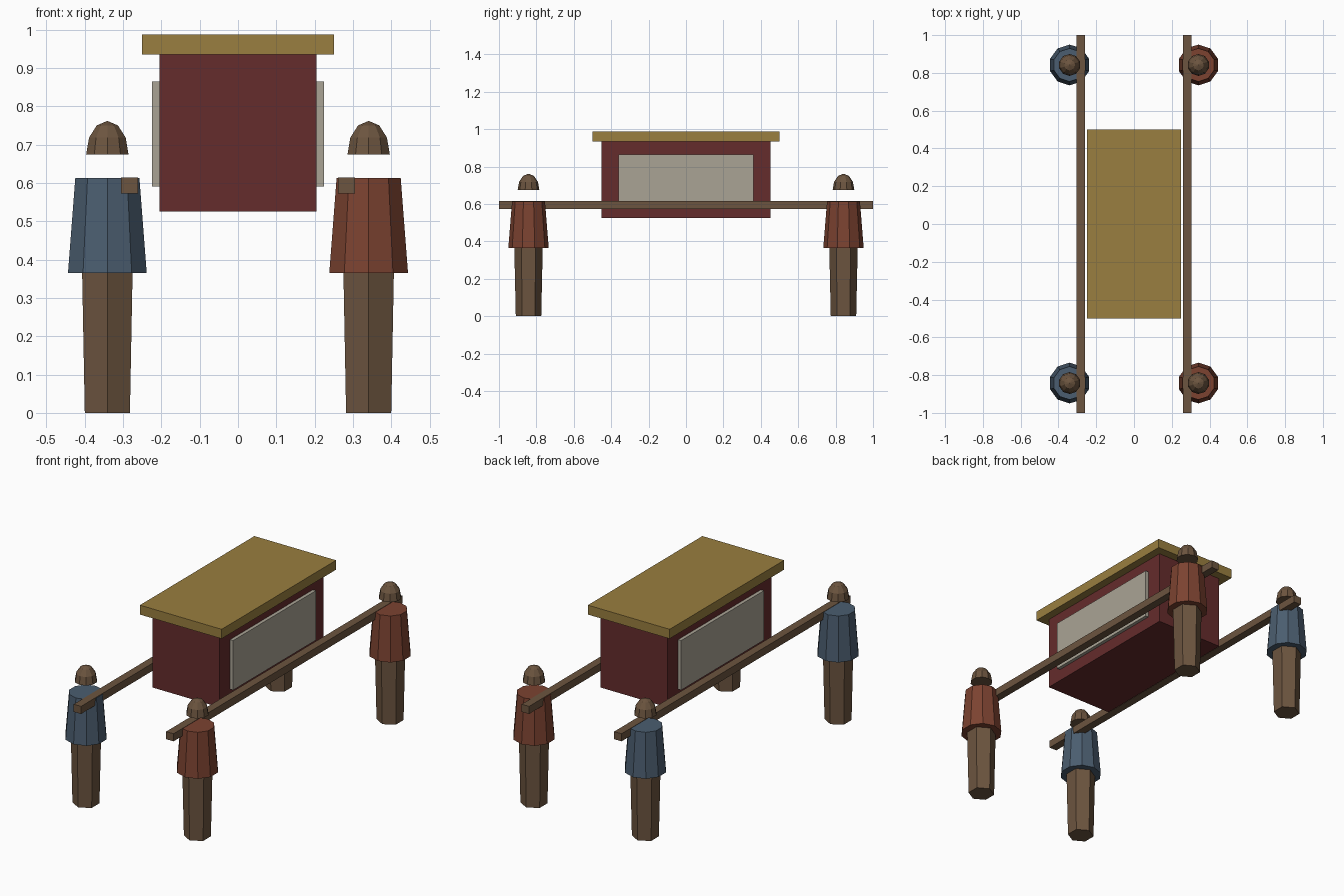
import bpy, bmesh, math
from mathutils import Matrix

if "Cube" in bpy.data.objects:
    bpy.data.objects.remove(bpy.data.objects["Cube"])


def mat(name, rgb):
    m = bpy.data.materials.new(name)
    m.diffuse_color = (*rgb, 1)
    m.use_nodes = True
    m.node_tree.nodes["Principled BSDF"].inputs["Base Color"].default_value = m.diffuse_color
    return m


WOOD = mat("wood", (0.15, 0.09, 0.05))
LACQUER = mat("dark_red_lacquer", (0.13, 0.025, 0.025))
GOLD = mat("gold", (0.32, 0.21, 0.05))
PAPER = mat("paper", (0.40, 0.37, 0.30))
BLUE = mat("blue_cloth", (0.07, 0.11, 0.16))
RED = mat("red_cloth", (0.20, 0.055, 0.03))


def finish(name, bm, material, loc):
    bmesh.ops.recalc_face_normals(bm, faces=bm.faces)
    me = bpy.data.meshes.new(name)
    bm.to_mesh(me)
    bm.free()
    me.materials.append(material)
    ob = bpy.data.objects.new(name, me)
    ob.location = loc
    bpy.context.collection.objects.link(ob)
    return ob


def box(name, material, loc, size):
    bm = bmesh.new()
    bmesh.ops.create_cube(bm, size=1, matrix=Matrix.Diagonal((*size, 1)))
    return finish(name, bm, material, loc)


def lathe(name, material, loc, sides, profile):
    """Closed faceted solid from (radius, z) rings; radius 0 makes a tip."""
    bm = bmesh.new()
    rings = []
    for r, z in profile:
        n = sides if r > 0 else 1
        rings.append([bm.verts.new((r * math.sin(2 * math.pi * i / sides),
                                    r * math.cos(2 * math.pi * i / sides), z))
                      for i in range(n)])
    for a, b in zip(rings, rings[1:]):
        for i in range(sides):
            j = (i + 1) % sides
            if len(b) == 1:
                bm.faces.new((a[i], a[j], b[0]))
            else:
                bm.faces.new((a[i], a[j], b[j], b[i]))
    for ring in (rings[0], rings[-1]):
        if len(ring) > 1:
            bm.faces.new(ring)
    return finish(name, bm, material, loc)


# Cabin and overhanging flat roof
box("cabin", LACQUER, (0, 0, 0.73), (0.41, 0.905, 0.41))
box("roof", GOLD, (0, 0, 0.961), (0.5, 1.0, 0.052))

# Quarter-circle profile for the domed heads
dome = [(0.058 * math.cos(math.radians(a)), 0.675 + 0.087 * math.sin(math.radians(a)))
        for a in (0, 30, 60)] + [(0, 0.762)]

for sx, side, cloth in ((-1, "left", BLUE), (1, "right", RED)):
    # Side window panel and carrying pole
    box(f"window_panel_{side}", PAPER, (sx * 0.21, 0, 0.728), (0.028, 0.724, 0.274))
    box(f"carrying_pole_{side}", WOOD, (sx * 0.283, 0, 0.594), (0.045, 2.0, 0.042))
    # Bearers at both pole ends
    for sy, end in ((-1, "front"), (1, "back")):
        tag, loc = f"{end}_{side}", (sx * 0.341, sy * 0.842, 0)
        lathe(f"bearer_legs_{tag}", WOOD, loc, 6, [(0.068, 0), (0.076, 0.366)])
        lathe(f"bearer_tunic_{tag}", cloth, loc, 10, [(0.108, 0.365), (0.088, 0.613)])
        lathe(f"bearer_head_{tag}", WOOD, loc, 10, dome)
